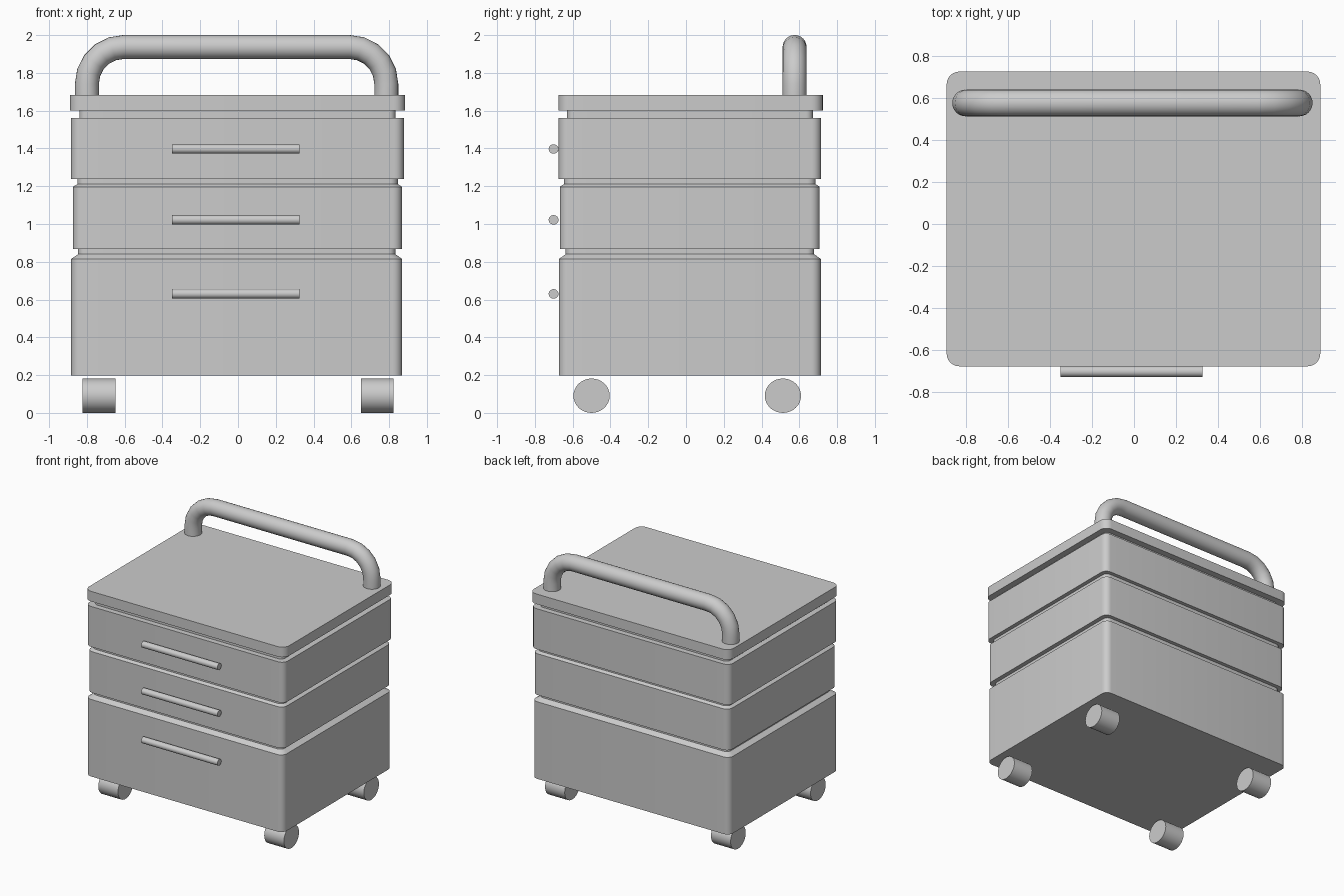
import bpy, bmesh, math
from mathutils import Matrix

if "Cube" in bpy.data.objects:
    bpy.data.objects.remove(bpy.data.objects["Cube"])


def finish(bm, name, angle=30):
    bmesh.ops.recalc_face_normals(bm, faces=bm.faces[:])
    me = bpy.data.meshes.new(name)
    bm.to_mesh(me)
    bm.free()
    ob = bpy.data.objects.new(name, me)
    bpy.context.collection.objects.link(ob)
    bpy.ops.object.select_all(action='DESELECT')
    ob.select_set(True)
    bpy.context.view_layer.objects.active = ob
    bpy.ops.object.shade_smooth_by_angle(angle=math.radians(angle))
    return ob


def rounded_loft(name, bounds, levels, radius=0.05, seg=6):
    """Stack rounded rectangles; each level is (z, inset)."""
    x0, x1, y0, y1 = bounds
    bm = bmesh.new()
    rings = []
    for z, inset in levels:
        ring = []
        corners = [(x1, y1, -1, -1), (x0, y1, 1, -1), (x0, y0, 1, 1), (x1, y0, -1, 1)]
        for q, (cx, cy, sx, sy) in enumerate(corners):
            r = max(radius - inset * 0.3, 0.02)
            for i in range(seg + 1):
                a = math.pi / 2 * (q + i / seg)
                ring.append(bm.verts.new((cx + sx * (r + inset) + r * math.cos(a),
                                          cy + sy * (r + inset) + r * math.sin(a), z)))
        rings.append(ring)
    for a, b in zip(rings, rings[1:]):
        for i in range(len(a)):
            j = (i + 1) % len(a)
            bm.faces.new((a[i], a[j], b[j], b[i]))
    bm.faces.new(rings[0][::-1])
    bm.faces.new(rings[-1])
    return finish(bm, name)


def rod_x(name, x0, x1, y, z, ry, rz, seg=32):
    bm = bmesh.new()
    bmesh.ops.create_cone(bm, cap_ends=True, segments=seg, radius1=1, radius2=1, depth=1,
                          matrix=Matrix.Translation(((x0 + x1) / 2, y, z))
                          @ Matrix.Diagonal((x1 - x0, ry, rz, 1))
                          @ Matrix.Rotation(math.pi / 2, 4, 'Y'))
    return finish(bm, name)


# Drawers, each narrowing to a recessed neck under the next one
rounded_loft("bottom_drawer", (-0.883, 0.869, -0.673, 0.714),
             [(0.197, 0), (0.815, 0), (0.84, 0.036), (0.867, 0.036)])
rounded_loft("middle_drawer", (-0.873, 0.868, -0.668, 0.708),
             [(0.867, 0), (1.197, 0), (1.211, 0.022), (1.237, 0.022)])
rounded_loft("top_drawer", (-0.884, 0.878, -0.674, 0.716),
             [(1.237, 0), (1.561, 0), (1.561, 0.044), (1.602, 0.044)])

# Table top
rounded_loft("top_panel", (-0.89, 0.885, -0.676, 0.724), [(1.602, 0), (1.683, 0)], 0.06)

# Drawer pulls
for label, z in (("bottom", 0.63), ("middle", 1.022), ("top", 1.397)):
    rod_x(label + "_drawer_pull", -0.35, 0.325, -0.701, z, 0.026, 0.025)

# Wheels
for side, x0, x1 in (("left", -0.822, -0.648), ("right", 0.65, 0.824)):
    for end, y in (("front", -0.5), ("back", 0.513)):
        rod_x(f"{end}_{side}_wheel", x0, x1, y, 0.091, 0.096, 0.091)

# Push handle: a tube swept along a path with two rounded bends
xl, xr, yc, z_top, bend, tube = -0.8, 0.785, 0.575, 1.937, 0.195, 0.0635
steps, sides = 5, 24
path = [(xl, 1.675, 0.0)]
for cx, start in ((xl + bend, math.pi), (xr - bend, math.pi / 2)):
    for i in range(steps + 1):
        a = start - math.pi / 2 * i / steps
        path.append((cx + bend * math.cos(a), z_top - bend + bend * math.sin(a),
                     math.pi - a))
path.append((xr, 1.675, math.pi))
bm = bmesh.new()
rings = []
for px, pz, t in path:
    # t is the turn from straight up; (-cos t, sin t) points outward
    ring = []
    for k in range(sides):
        a = 2 * math.pi * k / sides
        c = tube * math.cos(a)
        ring.append(bm.verts.new((px - c * math.cos(t), yc + tube * math.sin(a),
                                  pz + c * math.sin(t))))
    rings.append(ring)
for a, b in zip(rings, rings[1:]):
    for k in range(sides):
        j = (k + 1) % sides
        bm.faces.new((a[k], a[j], b[j], b[k]))
bm.faces.new(rings[0])
bm.faces.new(rings[-1])
finish(bm, "push_handle", 40)
